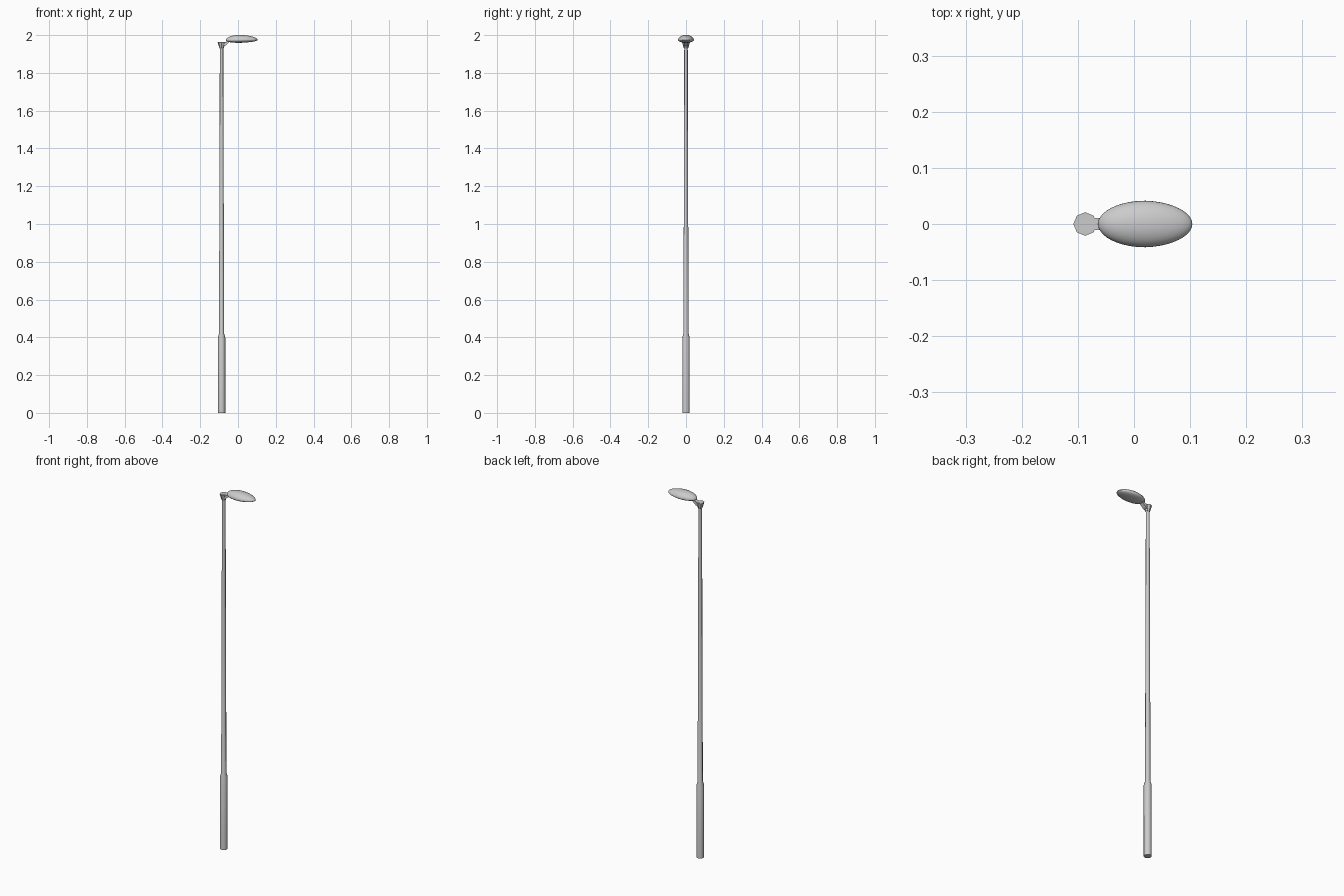
import bpy, bmesh
from math import cos, sin, pi

if "Cube" in bpy.data.objects:
    bpy.data.objects.remove(bpy.data.objects["Cube"])

PX = -0.087   # pole axis


def finish(name, bm, smooth=None):
    bmesh.ops.recalc_face_normals(bm, faces=bm.faces[:])
    me = bpy.data.meshes.new(name)
    bm.to_mesh(me)
    bm.free()
    ob = bpy.data.objects.new(name, me)
    bpy.context.collection.objects.link(ob)
    if smooth:
        bpy.ops.object.select_all(action='DESELECT')
        ob.select_set(True)
        bpy.context.view_layer.objects.active = ob
        bpy.ops.object.shade_smooth_by_angle(angle=smooth)
    return ob


def lathe(name, profile, sides, smooth=None):
    """Closed turned part around the pole axis from (radius, z) points."""
    bm = bmesh.new()
    rings = [[bm.verts.new((PX + r * cos(2 * pi * i / sides),
                            r * sin(2 * pi * i / sides), z))
              for i in range(sides)] for r, z in profile]
    for a, b in zip(rings, rings[1:]):
        for i in range(sides):
            j = (i + 1) % sides
            bm.faces.new((a[i], a[j], b[j], b[i]))
    bm.faces.new(rings[0])
    bm.faces.new(rings[-1])
    return finish(name, bm, smooth)


# Thick base sleeve running into the tapered pole
lathe("pole", [(0.0195, 0), (0.0195, 0.40), (0.0135, 0.42),
               (0.0092, 1.945)], 8, 0.9)

# Flared octagonal collar on the pole top
lathe("collar", [(0.011, 1.93), (0.0145, 1.94), (0.021, 1.963)], 8)

# Short bracket joining collar and lamp head
bm = bmesh.new()
side = [(-0.101, 1.9635), (-0.062, 1.9645), (-0.05, 1.973),
        (-0.045, 1.964), (-0.066, 1.945), (-0.08, 1.938)]
face = bm.faces.new([bm.verts.new((x, -0.011, z)) for x, z in side])
ext = bmesh.ops.extrude_face_region(bm, geom=[face])
for v in ext["geom"]:
    if isinstance(v, bmesh.types.BMVert):
        v.co.y = 0.011
finish("bracket", bm)

# Lamp head: domed top, shallow underside, slimmer towards the tip
bm = bmesh.new()
bmesh.ops.create_uvsphere(bm, u_segments=32, v_segments=20, radius=1)
for v in bm.verts:
    t, y, z = v.co.z, v.co.y, v.co.x
    taper = 1 - 0.05 * t if t > 0 else 1
    height = 0.027 if z > 0 else 0.014
    v.co = (0.02 + 0.084 * t,
            0.0415 * y * taper,
            1.9735 + 0.001 * t + height * z * (1 - 0.15 * t))
finish("lamp_head", bm, 0.7)
